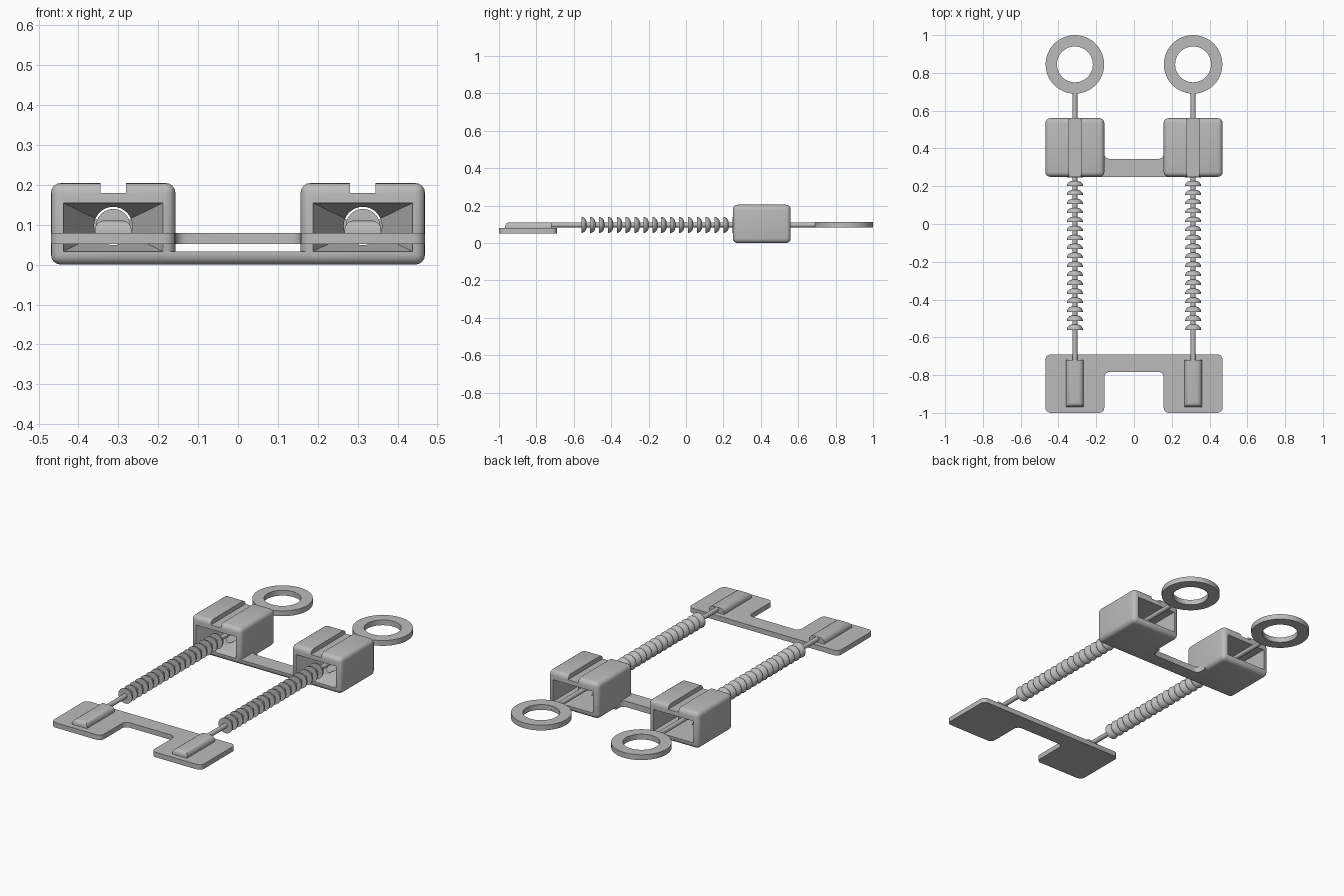
import bpy, bmesh
from math import pi, sin, cos
from mathutils import Vector

cube = bpy.data.objects.get("Cube")
if cube:
    bpy.data.objects.remove(cube, do_unlink=True)

GREY = (0.5, 0.5, 0.5, 1)
mat = bpy.data.materials.new("plain grey plastic")
mat.use_nodes = True
mat.diffuse_color = GREY
mat.node_tree.nodes["Principled BSDF"].inputs["Base Color"].default_value = GREY

ROD_Z = 0.097      # height of the rods
STRAP_X = 0.313    # sideways place of each strap
WALL = 0.033


def finish(name, bm, helper=False):
    bmesh.ops.recalc_face_normals(bm, faces=bm.faces)
    mesh = bpy.data.meshes.new(name)
    bm.to_mesh(mesh)
    bm.free()
    ob = bpy.data.objects.new(name, mesh)
    bpy.context.collection.objects.link(ob)
    if helper:
        ob.hide_render = True
        ob.hide_set(True)
    else:
        mesh.materials.append(mat)
    return ob


def smooth(ob, angle=0.6):
    bpy.ops.object.select_all(action='DESELECT')
    ob.select_set(True)
    bpy.context.view_layer.objects.active = ob
    bpy.ops.object.shade_smooth_by_angle(angle=angle)


def bevel(bm, width, segments, rule):
    edges = [e for e in bm.edges if rule(e.verts[0].co, e.verts[1].co)]
    bmesh.ops.bevel(bm, geom=edges, offset=width, segments=segments,
                    profile=0.5, affect='EDGES')


def prism(outline, z0, z1):
    bm = bmesh.new()
    face = bm.faces.new([bm.verts.new((x, y, z0)) for x, y in outline])
    new = bmesh.ops.extrude_face_region(bm, geom=[face])["geom"]
    bmesh.ops.translate(bm, vec=(0, 0, z1 - z0),
                        verts=[v for v in new if isinstance(v, bmesh.types.BMVert)])
    bmesh.ops.recalc_face_normals(bm, faces=bm.faces)
    return bm


def box(x0, x1, y0, y1, z0, z1):
    return prism([(x0, y0), (x1, y0), (x1, y1), (x0, y1)], z0, z1)


def loft(rings, closed=False):
    bm = bmesh.new()
    loops = [[bm.verts.new(p) for p in ring] for ring in rings]
    pairs = list(zip(loops, loops[1:]))
    if closed:
        pairs.append((loops[-1], loops[0]))
    else:
        bm.faces.new(loops[0])
        bm.faces.new(loops[-1])
    for a, b in pairs:
        for i in range(len(a)):
            j = (i + 1) % len(a)
            bm.faces.new((a[i], a[j], b[j], b[i]))
    return bm


def lathe(profile, cx, sides=24):
    """Turn (y, radius) points round the rod axis."""
    return loft([[(cx + r * cos(2 * pi * i / sides), y, ROD_Z + r * sin(2 * pi * i / sides))
                  for i in range(sides)] for y, r in profile])


def cut(ob, cutter):
    mod = ob.modifiers.new("cut", 'BOOLEAN')
    mod.operation, mod.solver, mod.object = 'DIFFERENCE', 'EXACT', cutter
    bpy.context.view_layer.update()
    bpy.ops.object.select_all(action='DESELECT')
    ob.select_set(True)
    bpy.context.view_layer.objects.active = ob
    bpy.ops.object.modifier_apply(modifier=mod.name)
    bpy.data.objects.remove(cutter, do_unlink=True)


def upright(a, b):
    return abs(a.x - b.x) + abs(a.y - b.y) < 1e-5


# Barbed rod outline: flat face to the front, domed to the back
profile = [(-0.75, 0.013)]
for n in range(18):
    start = -0.56 + n * 0.0475
    profile.append((start, 0.013))
    for k in range(6):
        t = k / 5 * pi / 2
        profile.append((start + 0.028 * sin(t), 0.013 + 0.03 * cos(t)))
profile.append((0.70, 0.013))

for side, s in (("left", 1), ("right", -1)):
    cx = s * STRAP_X

    # Rounded locking box with an open tunnel and a top slot
    bm = box(cx - 0.156, cx + 0.156, 0.25, 0.56, 0, 0.205)
    bevel(bm, 0.025, 4, lambda a, b: True)
    housing = finish(side + "_lock_box", bm)
    cut(housing, finish("tunnel_cutter", box(cx - 0.125, cx + 0.125, 0.2, 0.6, WALL, 0.155), True))
    cut(housing, finish("slot_cutter", box(cx - 0.032, cx + 0.032, 0.2, 0.6, 0.18, 0.25), True))
    smooth(housing)

    # Funnel flaps inside the tunnel, trimmed by a round hole
    def rect(t, y):
        return [(cx + 0.125 * t * a, y, 0.094 + 0.061 * t * b)
                for a, b in ((-1, -1), (1, -1), (1, 1), (-1, 1))]
    flaps = finish(side + "_funnel_flaps", loft(
        [rect(1, 0.252), rect(0.1, 0.48), rect(0.1, 0.52), rect(1, 0.29)], closed=True))
    cut(flaps, finish("hole_cutter", lathe([(0.1, 0.048), (0.7, 0.048)], cx, 32), True))

    # Barbed rod
    smooth(finish(side + "_barbed_rod", lathe(profile, cx)))

    # Flat pull ring
    ring = []
    for r, z in ((0.155, 0.083), (0.155, 0.113), (0.095, 0.113), (0.095, 0.083)):
        ring.append([(cx + r * cos(2 * pi * i / 48), 0.845 + r * sin(2 * pi * i / 48), z)
                     for i in range(48)])
    smooth(finish(side + "_pull_ring", loft(ring, closed=True)))

    # Rod anchor block with rounded top, square at the rod end
    bm = box(cx - 0.046, cx + 0.046, -0.968, -0.72, 0.07, 0.111)
    bevel(bm, 0.024, 4, lambda a, b: min(a.z, b.z) > 0.1 and min(a.y, b.y) < -0.8)
    smooth(finish(side + "_anchor_block", bm))

# Bridge joining the lock boxes, filleted at the back and rounded below the front
bm = prism([(-0.182, 0.25), (0.182, 0.25), (0.182, 0.4), (0.157, 0.4),
            (0.157, 0.345), (-0.157, 0.345), (-0.157, 0.4), (-0.182, 0.4)], 0, WALL)
bevel(bm, 0.025, 4, lambda a, b: upright(a, b) and abs(a.y - 0.345) < 1e-4)
bevel(bm, 0.025, 4, lambda a, b: max(a.y, b.y) < 0.251 and max(a.z, b.z) < 1e-4)
smooth(finish("lock_box_bridge", bm))

# End plate with two tabs and a notch
bm = prism([(-0.469, -1), (-0.157, -1), (-0.157, -0.783), (0.157, -0.783),
            (0.157, -1), (0.469, -1), (0.469, -0.69), (-0.469, -0.69)], 0.052, 0.08)
bevel(bm, 0.028, 5, upright)
smooth(finish("end_plate", bm))
